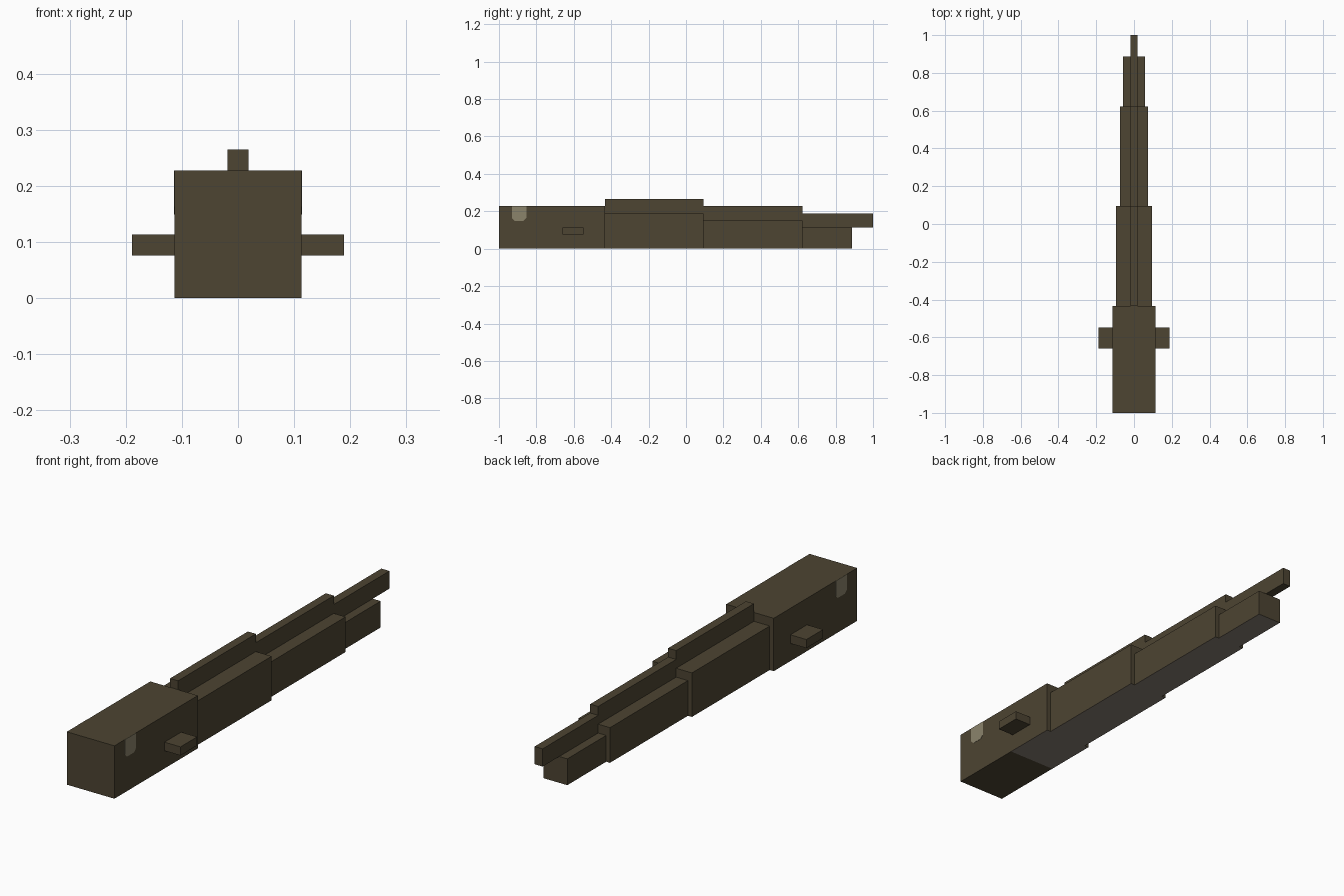
import bpy
import bmesh

cube = bpy.data.objects.get("Cube")
if cube:
    bpy.data.objects.remove(cube, do_unlink=True)


def make_material(name, srgb):
    color = [(c / 255) ** 2.2 for c in srgb] + [1.0]
    mat = bpy.data.materials.new(name)
    mat.use_nodes = True
    mat.diffuse_color = color
    mat.node_tree.nodes["Principled BSDF"].inputs["Base Color"].default_value = color
    return mat


BROWN = make_material("dark_brown_skin", (78, 70, 53))
BELLY = make_material("pale_belly", (132, 124, 113))
EYE = make_material("pale_eye", (138, 130, 107))
BELLY_START = -0.67


def finish(name, bm, materials):
    bmesh.ops.recalc_face_normals(bm, faces=bm.faces)
    mesh = bpy.data.meshes.new(name)
    bm.to_mesh(mesh)
    bm.free()
    for mat in materials:
        mesh.materials.append(mat)
    obj = bpy.data.objects.new(name, mesh)
    bpy.context.collection.objects.link(obj)
    return obj


def box(name, x, y, z, belly=False):
    """Box between the given (low, high) ranges, with an optional pale underside."""
    bm = bmesh.new()
    bmesh.ops.create_cube(bm, size=1)
    for v in bm.verts:
        v.co = [r[0] if c < 0 else r[1] for c, r in zip(v.co, (x, y, z))]
    if belly:
        if y[0] < BELLY_START < y[1]:
            bmesh.ops.bisect_plane(bm, geom=bm.verts[:] + bm.edges[:] + bm.faces[:],
                                   plane_co=(0, BELLY_START, 0), plane_no=(0, 1, 0))
        bm.normal_update()
        for f in bm.faces:
            if f.normal.z < -0.9 and f.calc_center_median().y > BELLY_START:
                f.material_index = 1
    return finish(name, bm, [BROWN, BELLY] if belly else [BROWN])


# Body sections, tapering towards the tail: name, half width, y range, height
for name, w, y, h in [("head", 0.113, (-1, -0.434), 0.227),
                      ("body", 0.094, (-0.434, 0.094), 0.189),
                      ("tail_base", 0.075, (0.094, 0.623), 0.151),
                      ("tail_end", 0.057, (0.623, 0.887), 0.113)]:
    box(name, (-w, w), y, (0, h), belly=True)

# Ridge along the back
for name, y, z in [("body_ridge", (-0.434, 0.094), 0.189),
                   ("tail_base_ridge", (0.094, 0.623), 0.151),
                   ("tail_end_ridge", (0.623, 1), 0.113)]:
    box(name, (-0.019, 0.019), y, (z, z + 0.076))

# Side fins and eyes, one on each side of the head
EYE_OUTLINE = [(-0.93, 0.227), (-0.93, 0.163), (-0.916, 0.149),
               (-0.868, 0.149), (-0.854, 0.163), (-0.854, 0.227)]
for side, s in (("left", 1), ("right", -1)):
    box(side + "_fin", sorted((s * 0.113, s * 0.189)), (-0.66, -0.547), (0.076, 0.113))
    bm = bmesh.new()
    face = bm.faces.new([bm.verts.new((s * 0.112, y, z)) for y, z in EYE_OUTLINE])
    new = bmesh.ops.extrude_face_region(bm, geom=[face])["geom"]
    bmesh.ops.translate(bm, vec=(s * 0.002, 0, 0),
                        verts=[v for v in new if isinstance(v, bmesh.types.BMVert)])
    finish(side + "_eye", bm, [EYE])
